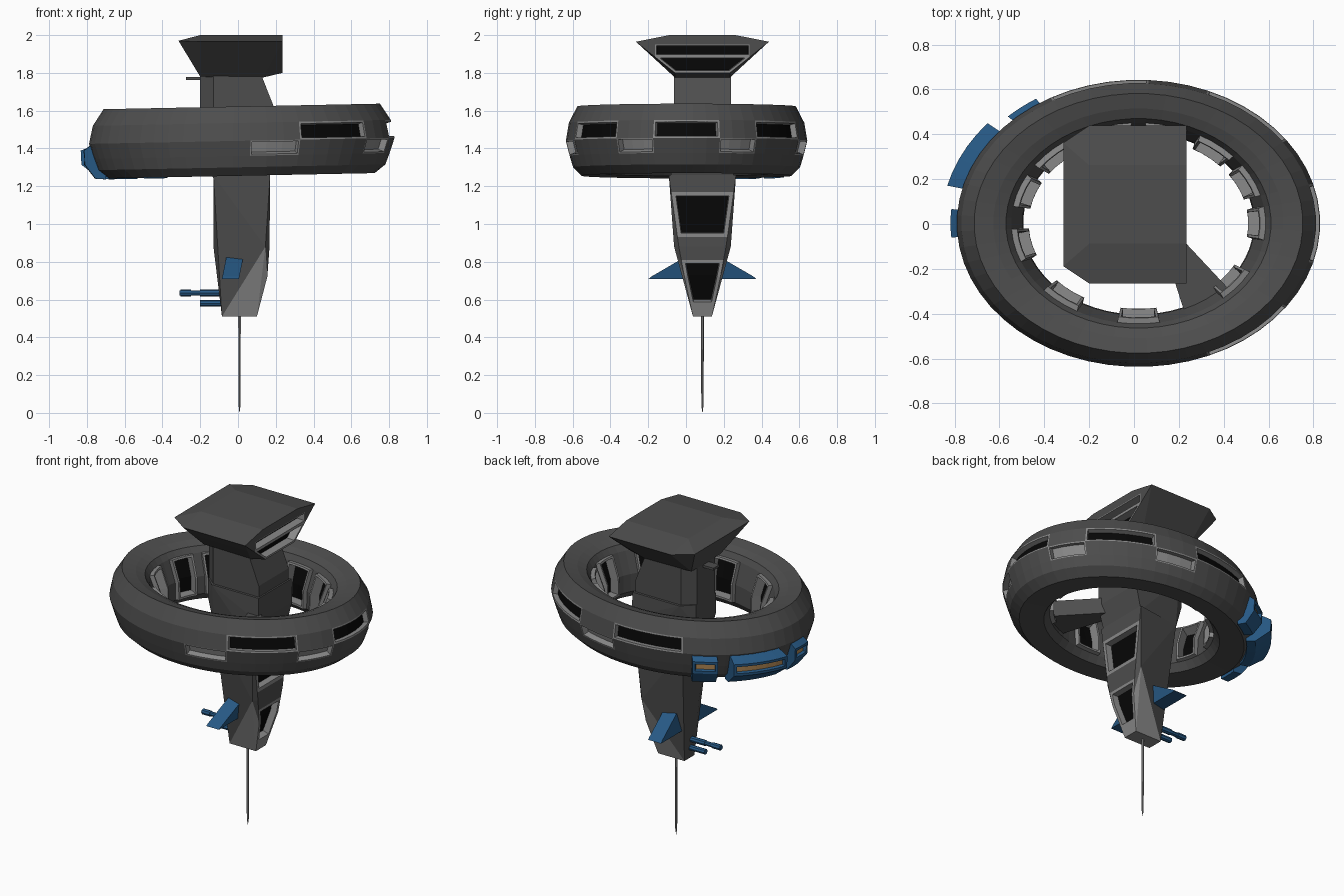
import bpy, bmesh
from math import cos, sin, radians
from mathutils import Vector, Matrix

if "Cube" in bpy.data.objects:
    bpy.data.objects.remove(bpy.data.objects["Cube"])

CY = 0.087      # centre line of the tower in y
SEG = 56        # sides of the ring


def material(name, rgb):
    m = bpy.data.materials.new(name)
    m.diffuse_color = (*rgb, 1)
    m.use_nodes = True
    m.node_tree.nodes["Principled BSDF"].inputs["Base Color"].default_value = m.diffuse_color
    return m


HULL = material("hull_grey", (0.075, 0.075, 0.075))
LIGHT = material("trim_grey", (0.25, 0.25, 0.25))
BLACK = material("window_black", (0.002, 0.002, 0.002))
BLUE = material("blue", (0.02, 0.10, 0.235))
TAN = material("tan", (0.45, 0.25, 0.09))


def finish(bm, name, mats):
    me = bpy.data.meshes.new(name)
    bm.to_mesh(me)
    bm.free()
    for m in mats:
        me.materials.append(m)
    ob = bpy.data.objects.new(name, me)
    bpy.context.collection.objects.link(ob)


def recess(bm, faces, frame, depth, lift=0.0, floor=2):
    """Frame a group of faces (optionally raised) and sink its middle."""
    steps = [(frame, 0.0), (0.003, -depth)]
    if lift:
        steps.insert(0, (0.004, lift))
    for thick, deep in steps:
        rim = bmesh.ops.inset_region(bm, faces=faces, thickness=thick, depth=deep,
                                     use_even_offset=True, use_boundary=True)["faces"]
        for f in rim:
            f.material_index = 1
    for f in faces:
        f.material_index = floor


def cut(bm, co, no):
    bmesh.ops.bisect_plane(bm, geom=bm.verts[:] + bm.edges[:] + bm.faces[:], plane_co=co, plane_no=no)


def hull_mesh(pts, mirror=True):
    """Convex solid; with mirror, y is a half width about the centre line."""
    bm = bmesh.new()
    for x, y, z in pts:
        for yy in ((CY - y, CY + y) if mirror else (y,)):
            bm.verts.new((x, yy, z))
    res = bmesh.ops.convex_hull(bm, input=bm.verts[:])
    junk = {g for g in res["geom_interior"] + res["geom_unused"] if isinstance(g, bmesh.types.BMVert)}
    bmesh.ops.delete(bm, geom=list(junk), context='VERTS')
    bmesh.ops.dissolve_limit(bm, angle_limit=radians(1), verts=bm.verts[:], edges=bm.edges[:])
    bmesh.ops.recalc_face_normals(bm, faces=bm.faces[:])
    return bm


def ring_point(deg, s, z):
    """Point on the slightly tilted elliptical ring, s = radial scale."""
    a = radians(deg)
    x = 0.02 + 0.81 * s * cos(a)
    return Vector((x, 0.003 + 0.64 * s * sin(a), z + 0.02 * x))


def sweep(bm, profile, angles, closed):
    rows = [[bm.verts.new(ring_point(a, s, z)) for s, z in profile] for a in angles]
    n, k, grid = len(rows), len(profile), {}
    for i in range(n if closed else n - 1):
        for j in range(k):
            r, q = rows[i], rows[(i + 1) % n]
            grid[i, j] = bm.faces.new((r[j], q[j], q[(j + 1) % k], r[(j + 1) % k]))
    if not closed:
        bm.faces.new(rows[0])
        bm.faces.new(rows[-1][::-1])
    bmesh.ops.recalc_face_normals(bm, faces=bm.faces[:])
    return grid


# Habitat ring with outer windows, lower panels and inner framed windows
profile = [(0.905, 1.622), (0.975, 1.535), (1.0, 1.44), (0.968, 1.36), (0.94, 1.30),
           (0.87, 1.255), (0.68, 1.265), (0.635, 1.31), (0.64, 1.42), (0.70, 1.55),
           (0.73, 1.585), (0.80, 1.605)]
bm = bmesh.new()
grid = sweep(bm, profile, [(i - 0.5) * 360 / SEG for i in range(SEG)], True)


def cells(centre, half, *rows):
    return [grid[(centre + d) % SEG, r] for d in range(-half, half + 1) for r in rows]


for c in (0, 8, -8, 16):
    recess(bm, cells(c, 2, 1), 0.01, 0.03)
for c in (4, -4, 12, -12):
    recess(bm, cells(c, 1, 2), 0.008, 0.035, floor=1)
for c in (0, 4, 8, 12, 16, 21, 25, -26, -20, -14, -6):
    recess(bm, cells(c, 1, 7, 8), 0.012, 0.06, lift=0.025)
finish(bm, "ring", [HULL, LIGHT, BLACK])


# Blue pods on the left of the ring, each with a tan slot
def pod(name, a0, a1, k):
    prof = [(0.89, 1.43), (0.985, 1.435), (1 + k, 1.405), (0.995 + k, 1.33), (0.96, 1.255), (0.89, 1.25)]
    n = 5
    bm = bmesh.new()
    g = sweep(bm, prof, [a0 + (a1 - a0) * i / n for i in range(n + 1)], False)
    recess(bm, [g[i, 2] for i in range(n)], 0.016, 0.02)
    finish(bm, name, [BLUE, BLUE, TAN])


pod("large_pod", 140, 166, 0.085)
pod("back_pod", 123, 134, 0.035)
pod("side_pod", 174.5, 185.5, 0.035)

# Bridge head with a strip window and a lower window facing +x
bm = hull_mesh([(-0.2, 0.175, 2.0), (0.235, 0.175, 2.0), (-0.2, 0.352, 1.965), (0.235, 0.352, 1.965),
                (-0.315, 0.275, 1.97), (-0.2, 0.145, 1.78), (0.13, 0.145, 1.775), (0.235, 0.145, 1.80)])
for z in (1.95, 1.892):
    cut(bm, (0, 0, z), (0, 0, 1))
for side in (-1, 1):
    cut(bm, (0, CY + side * 0.25, 0), (0, 1, 0))
front = [f for f in bm.faces if f.normal.x > 0.95 and abs(f.calc_center_median().y - CY) < 0.2]
upper = [f for f in front if 1.892 < f.calc_center_median().z < 1.95]
lower = [f for f in front if f.calc_center_median().z < 1.89]
recess(bm, upper, 0.006, 0.05)
recess(bm, lower, 0.012, 0.05)
finish(bm, "bridge_head", [HULL, LIGHT, BLACK])

# Neck and hub passing through the ring
finish(hull_mesh([(-0.2, 0.09, 1.785), (-0.13, 0.15, 1.785), (0.125, 0.15, 1.785),
                  (-0.2, 0.09, 1.5), (-0.13, 0.15, 1.5), (0.19, 0.15, 1.62), (0.19, 0.15, 1.5)]),
       "neck", [HULL])
finish(hull_mesh([(-0.2, 0.1, 1.55), (-0.13, 0.165, 1.55), (0.2, 0.165, 1.55), (-0.2, 0.1, 1.42),
                  (0.2, 0.17, 1.40), (-0.13, 0.13, 1.24), (0.16, 0.165, 1.24)]), "hub", [HULL])
finish(hull_mesh([(x, 0.03, z) for x in (-0.275, -0.19) for z in (1.762, 1.777)]), "neck_fin", [HULL])

# Strut from the hub to the front right of the ring
plan = [(0.1, 0.0), (0.17, -0.02), (0.46, -0.33), (0.24, -0.44)]
finish(hull_mesh([(x, y, z) for x, y in plan for z in (1.34, 1.44)], mirror=False), "strut", [HULL])

# Faceted lower body with two window bays facing +x
bm = hull_mesh([(-0.13, 0.135, 1.26), (0.17, 0.178, 1.26), (0.145, 0.15, 0.88), (-0.13, 0.03, 0.88),
                (-0.085, 0.05, 0.51), (0.167, 0.125, 0.88), (0.155, 0.095, 0.72), (0.10, 0.05, 0.51)])
for f in bm.faces:
    if f.normal.z < -0.2:
        f.material_index = 1
for z in (1.17, 0.93, 0.81, 0.57):
    cut(bm, (0, 0, z), (0, 0, 1))
for z0, z1, frame in ((0.93, 1.17, 0.022), (0.57, 0.81, 0.018)):
    recess(bm, [f for f in bm.faces if f.normal.x > 0.85 and z0 < f.calc_center_median().z < z1],
           frame, 0.04)
finish(bm, "lower_body", [HULL, LIGHT, BLACK])

# Blue side fins
for side, name in ((-1, "front_fin"), (1, "back_fin")):
    section = [(0.285, 0.71), (0.05, 0.71), (0.05, 0.85), (0.27, 0.722)]
    pts = [(x + (z - 0.71) * 0.2, CY + side * h, z) for h, z in section for x in (-0.085, 0.005)]
    finish(hull_mesh(pts, mirror=False), name, [BLUE])


# Guns and needle
def rod(name, p, q, r1, r2, mat, sides=8):
    p, q = Vector(p), Vector(q)
    bm = bmesh.new()
    rot = (q - p).to_track_quat('Z', 'Y').to_matrix().to_4x4()
    bmesh.ops.create_cone(bm, cap_ends=True, segments=sides, radius1=r1, radius2=r2,
                          depth=(q - p).length, matrix=Matrix.Translation((p + q) / 2) @ rot)
    finish(bm, name, [mat])


rod("long_gun", (-0.06, CY, 0.635), (-0.31, CY, 0.635), 0.014, 0.014, BLUE)
rod("long_gun_sleeve", (-0.06, CY, 0.635), (-0.2, CY, 0.635), 0.018, 0.018, BLUE)
rod("long_gun_tip", (-0.25, CY, 0.635), (-0.305, CY, 0.635), 0.018, 0.018, BLUE)
rod("short_gun", (-0.05, CY, 0.58), (-0.2, CY, 0.58), 0.017, 0.017, BLUE)
rod("needle", (0.008, CY, 0.52), (0.008, CY, 0.04), 0.008, 0.006, LIGHT, 6)
rod("needle_tip", (0.008, CY, 0.04), (0.008, CY, 0.0), 0.006, 0.0005, LIGHT, 6)
